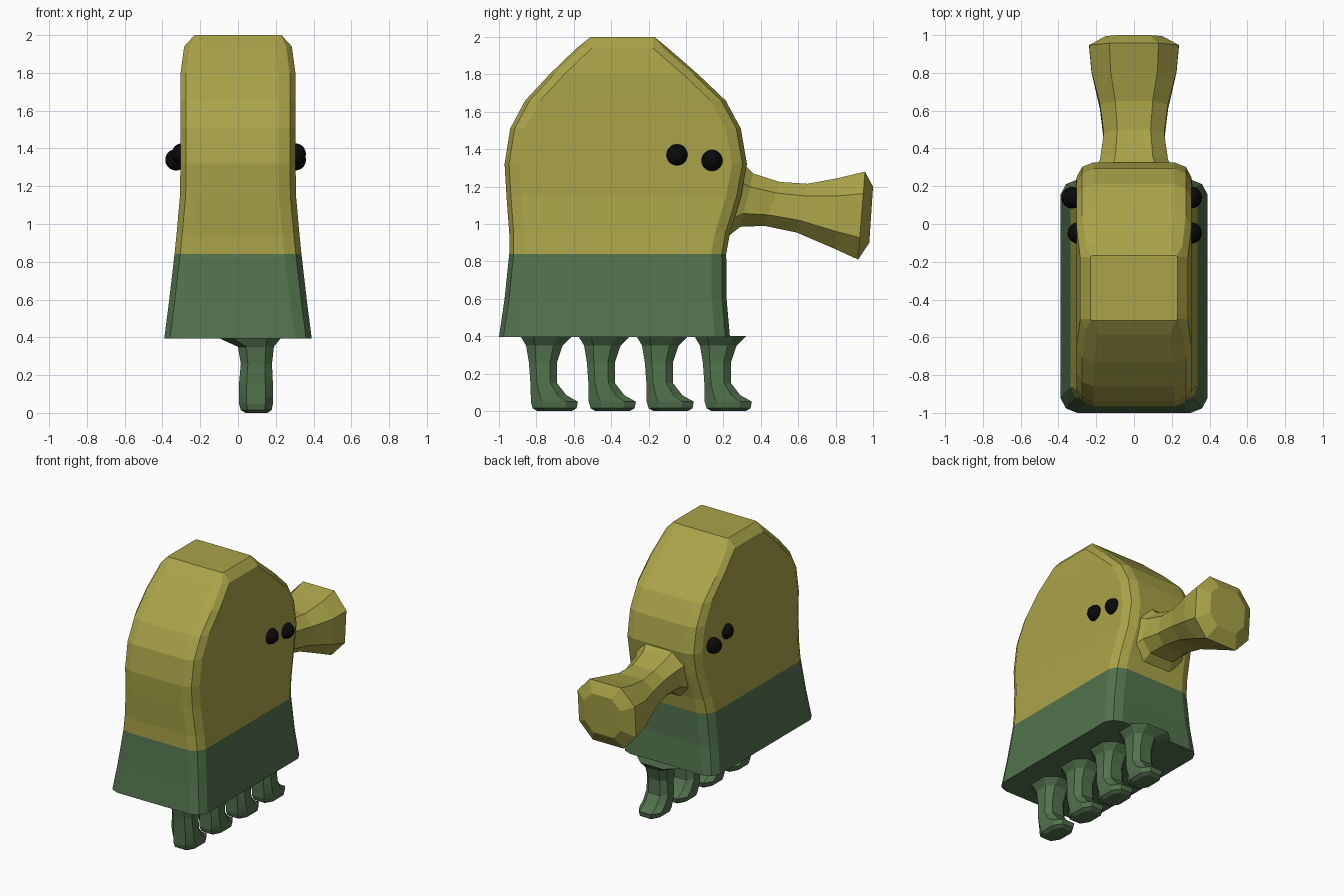
import bpy, bmesh

if "Cube" in bpy.data.objects:
    bpy.data.objects.remove(bpy.data.objects["Cube"])


def material(name, color):
    m = bpy.data.materials.new(name)
    m.diffuse_color = (*color, 1)
    m.use_nodes = True
    m.node_tree.nodes["Principled BSDF"].inputs["Base Color"].default_value = m.diffuse_color
    return m


YELLOW = material("yellow", (0.40, 0.37, 0.065))
GREEN = material("green", (0.085, 0.17, 0.075))
BLACK = material("black", (0.003, 0.003, 0.003))


def loft(name, rings, mats, pick=lambda c: 0):
    """Skin closed rings of equal length, cap both ends, flat shaded."""
    bm = bmesh.new()
    vs = [[bm.verts.new(p) for p in r] for r in rings]
    n = len(rings[0])
    for a, b in zip(vs, vs[1:]):
        for i in range(n):
            j = (i + 1) % n
            bm.faces.new((a[i], a[j], b[j], b[i]))
    bm.faces.new(vs[0])
    bm.faces.new(vs[-1])
    bmesh.ops.recalc_face_normals(bm, faces=bm.faces)
    for f in bm.faces:
        f.material_index = pick(f.calc_center_median())
    me = bpy.data.meshes.new(name)
    bm.to_mesh(me)
    bm.free()
    for m in mats:
        me.materials.append(m)
    ob = bpy.data.objects.new(name, me)
    bpy.context.collection.objects.link(ob)
    return ob


def body_ring(z, y0, y1, w, s=1.0):
    """Rectangle with two-step rounded corners."""
    a, b, c = 0.09 * s, 0.03 * s, 0.08 * s
    front = [(w, y0 + c), (w - b, y0 + 0.024 * s), (w - a, y0)]
    back = [(w - a, y1), (w - b, y1 - 0.024 * s), (w, y1 - c)]
    half = front[::-1] + back[::-1]
    return [(x, y, z) for x, y in half] + [(-x, y, z) for x, y in half[::-1]]


# Body: tapered skirt below, domed top above
body = [
    (0.395, -1.0, 0.235, 0.39),
    (0.60, -0.97, 0.217, 0.364),
    (0.84, -0.945, 0.215, 0.336),
    (0.95, -0.945, 0.235, 0.325),
    (1.15, -0.96, 0.295, 0.307),
    (1.32, -0.97, 0.326, 0.305),
    (1.51, -0.94, 0.293, 0.305),
    (1.66, -0.86, 0.212, 0.305),
    (1.80, -0.73, 0.065, 0.304),
    (1.94, -0.585, -0.096, 0.285),
    (2.0, -0.51, -0.168, 0.23, 0.1),
]
loft("body", [body_ring(*r) for r in body], [YELLOW, GREEN],
     lambda c: 1 if c.z < 0.84 else 0)

OCT = [(0.55, 1), (1, 0.5), (1, -0.5), (0.55, -1),
       (-0.55, -1), (-1, -0.5), (-1, 0.5), (-0.55, 1)]


# Trunk: octagonal sections between a top point and a bottom point
def trunk_ring(yt, zt, yb, zb, w):
    return [(u * w, yb + (yt - yb) * (v + 1) / 2, zb + (zt - zb) * (v + 1) / 2)
            for u, v in OCT]


trunk = [
    (0.27, 1.36, 0.17, 0.89, 0.23),
    (0.36, 1.27, 0.29, 0.985, 0.18),
    (0.50, 1.225, 0.42, 0.99, 0.16),
    (0.65, 1.215, 0.59, 0.955, 0.18),
    (0.81, 1.245, 0.80, 0.865, 0.225),
    (0.957, 1.28, 0.92, 0.81, 0.237),
    (1.0, 1.20, 0.98, 0.90, 0.15),
]
loft("trunk", [trunk_ring(*r) for r in trunk], [YELLOW])


# Legs: one row of four, flared into the skirt, toes pointing along +y
def leg_ring(z, x0, x1, y0, y1, cy):
    return [((x0 + x1) / 2 + u * (x1 - x0) / 2,
             cy + (y0 + y1) / 2 + v * (y1 - y0) / 2, z) for u, v in OCT]


leg = [
    (0.40, -0.11, 0.23, -0.12, 0.155),
    (0.35, 0.0, 0.19, -0.09, 0.105),
    (0.26, 0.015, 0.18, -0.075, 0.075),
    (0.15, 0.005, 0.185, -0.067, 0.075),
    (0.085, 0.005, 0.185, -0.065, 0.125),
    (0.05, 0.005, 0.185, -0.065, 0.187),
    (0.015, 0.015, 0.178, -0.055, 0.18),
    (0.0, 0.04, 0.155, -0.03, 0.155),
]
for k in range(4):
    cy = -0.765 + 0.31 * k
    loft(f"leg_{k + 1}", [leg_ring(*r, cy) for r in leg], [GREEN])

# Eyes: two on each side
eyes = [(0.303, -0.048, 1.37), (0.303, 0.139, 1.34),
        (-0.295, -0.048, 1.37), (-0.328, 0.139, 1.34)]
for k, p in enumerate(eyes):
    bpy.ops.mesh.primitive_uv_sphere_add(segments=16, ring_count=10,
                                         radius=0.057, location=p)
    eye = bpy.context.object
    eye.name = f"eye_{k + 1}"
    eye.data.materials.append(BLACK)
    bpy.ops.object.shade_smooth()
